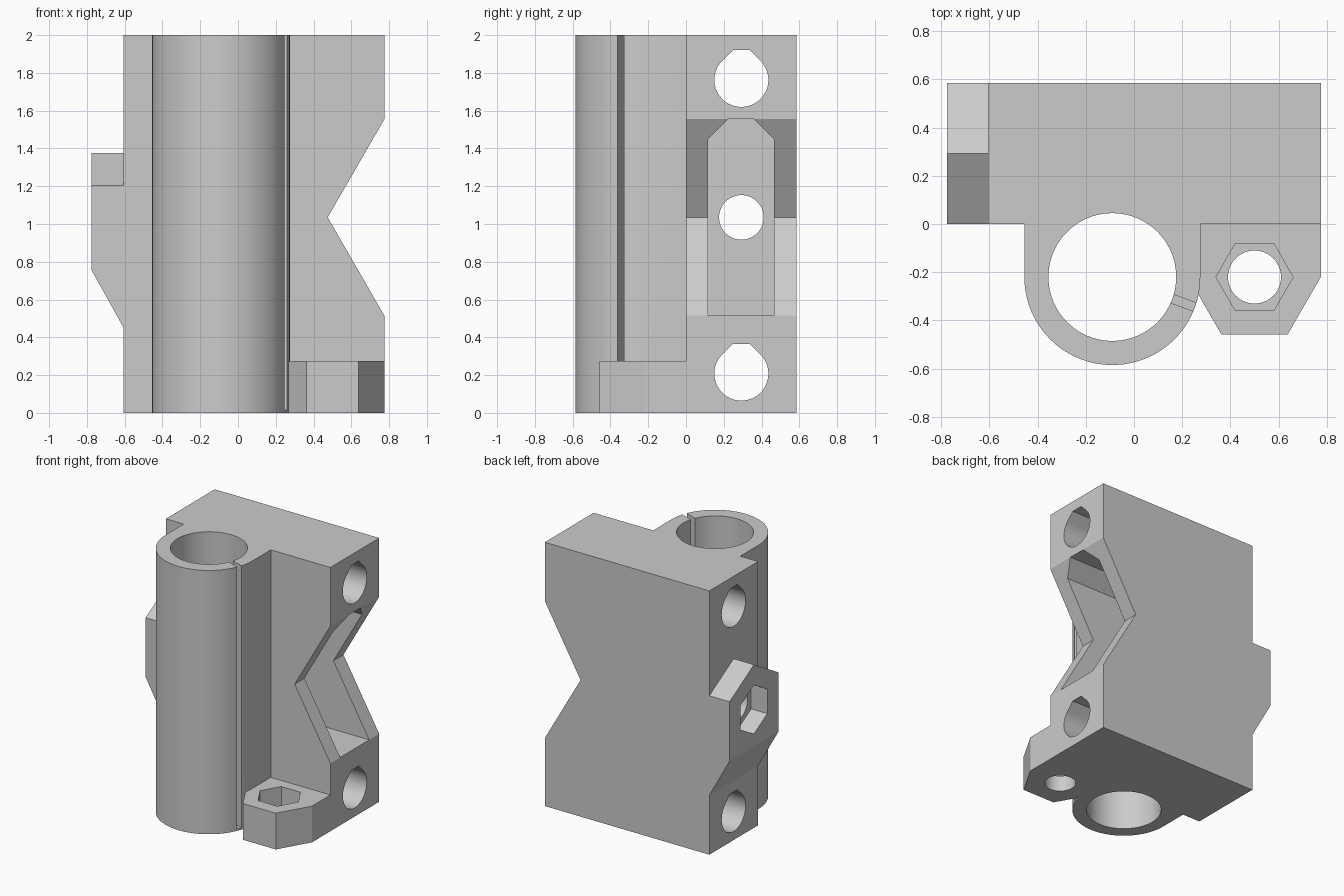
import bpy, bmesh
from math import cos, sin, pi, radians

if "Cube" in bpy.data.objects:
    bpy.data.objects.remove(bpy.data.objects["Cube"], do_unlink=True)

grey = bpy.data.materials.new("plain grey")
grey.use_nodes = True
grey.diffuse_color = (0.6, 0.6, 0.6, 1)
grey.node_tree.nodes["Principled BSDF"].inputs["Base Color"].default_value = (0.6, 0.6, 0.6, 1)

HEIGHT, DEPTH, SIDE = 2.0, 0.585, 0.775
MID_Y, MID_Z = 0.293, 1.035
TUBE = (-0.09, -0.22)
LUG = (0.5, -0.22)


def prism(name, outline, axis, lo, hi):
    """Extrude a 2D outline along one axis; the outline uses the other two in order."""
    place = {"x": lambda a, b, d: (d, a, b),
             "y": lambda a, b, d: (a, d, b),
             "z": lambda a, b, d: (a, b, d)}[axis]
    bm = bmesh.new()
    rings = [[bm.verts.new(place(a, b, d)) for a, b in outline] for d in (lo, hi)]
    n = len(outline)
    for ring in rings:
        bm.faces.new(ring)
    for i in range(n):
        j = (i + 1) % n
        bm.faces.new((rings[0][i], rings[0][j], rings[1][j], rings[1][i]))
    bmesh.ops.recalc_face_normals(bm, faces=bm.faces)
    mesh = bpy.data.meshes.new(name)
    bm.to_mesh(mesh)
    bm.free()
    mesh.materials.append(grey)
    obj = bpy.data.objects.new(name, mesh)
    bpy.context.collection.objects.link(obj)
    return obj


def rect(a0, a1, b0, b1):
    return [(a0, b0), (a1, b0), (a1, b1), (a0, b1)]


def ngon(centre, r, sides=64, turn=0.0):
    return [(centre[0] + r * cos(turn + 2 * pi * i / sides),
             centre[1] + r * sin(turn + 2 * pi * i / sides)) for i in range(sides)]


def teardrop(centre, r):
    """Round hole with a sloped, flat-topped roof."""
    arc = [radians(135 + 270 * i / 48) for i in range(49)]
    top = r * 1.1
    half = r * 2 ** 0.5 - top
    pts = [(r * cos(t), r * sin(t)) for t in arc] + [(half, top), (-half, top)]
    return [(centre[0] + a, centre[1] + b) for a, b in pts]


def combine(target, other, operation):
    other.hide_render = True
    mod = target.modifiers.new(other.name, "BOOLEAN")
    mod.operation, mod.solver, mod.object = operation, "EXACT", other
    bpy.context.view_layer.objects.active = target
    bpy.ops.object.modifier_apply(modifier=mod.name)
    bpy.data.objects.remove(other, do_unlink=True)


# Main block
body = prism("carriage_end_block", rect(-0.605, SIDE, 0, DEPTH), "z", 0, HEIGHT)

# Nut boss on the right side: gabled top, sloped underside
boss = prism("nut_boss", [(-0.5, 0.28), (-0.605, 0.45), (-SIDE, 0.755),
                          (-SIDE, 1.5), (-0.5, 1.5)], "y", 0, DEPTH)
gable = prism("boss_gable", [(0, 0.1), (DEPTH, 0.1), (DEPTH, 1.205),
                             (MID_Y, 1.375), (0, 1.205)], "x", -1, 0)
combine(boss, gable, "INTERSECT")

# Bearing tube, its web to the block, and the rod lug
tube = prism("bearing_tube", ngon(TUBE, 0.365, 96), "z", 0, HEIGHT)
web = prism("tube_web", rect(TUBE[0] - 0.365, TUBE[0] + 0.365, TUBE[1], 0.1), "z", 0, HEIGHT)
lug_outline = ngon(LUG, SIDE - LUG[0], 6)
lug = prism("rod_lug", lug_outline, "z", 0, 0.275)
lug_web = prism("lug_web", rect(0.2, SIDE, LUG[1], 0.1), "z", 0, 0.275)
for part in (boss, tube, web, lug, lug_web):
    combine(body, part, "UNION")

# Bearing bore and clamping slit
cutters = [prism("bearing_bore", ngon(TUBE, 0.265, 96), "z", -0.1, HEIGHT + 0.1)]
turn, half = radians(-20), 0.018
slit = [(TUBE[0] + a * cos(turn) - b * sin(turn), TUBE[1] + a * sin(turn) + b * cos(turn))
        for a, b in rect(0.2, 0.385, -half, half)]
cutters.append(prism("clamp_slit", slit, "z", 0.015, HEIGHT + 0.1))

# V notch in the left side
slope = 0.52 / 0.3
cutters.append(prism("v_notch", [(0.475, MID_Z), (0.975, MID_Z + 0.5 * slope),
                                 (0.975, MID_Z - 0.5 * slope)], "y", -0.1, DEPTH + 0.1))

# Belt slot with chamfered roof
cutters.append(prism("belt_slot", [(0.117, 0.515), (0.465, 0.515), (0.465, 1.45),
                                   (0.36, 1.555), (0.222, 1.555), (0.117, 1.45)],
                     "x", -0.25, 1))

# Smooth rod holes, tension screw hole and its nut trap
for z in (0.208, 1.763):
    cutters.append(prism("rod_hole", teardrop((MID_Y, z), 0.143), "x", -1, 1))
cutters.append(prism("screw_hole", ngon((MID_Y, MID_Z), 0.118), "x", -1, 0))
cutters.append(prism("screw_nut_trap", ngon((MID_Y, MID_Z), 0.185, 6, pi / 2), "x", -1, -0.64))

# Threaded rod hole and nut trap in the lug
cutters.append(prism("lug_hole", ngon(LUG, 0.11), "z", -0.1, 0.4))
cutters.append(prism("lug_nut_trap", ngon(LUG, 0.16, 6), "z", 0.12, 0.4))
for cutter in cutters:
    combine(body, cutter, "DIFFERENCE")

# Smooth the round surfaces, keep the edges sharp
bpy.ops.object.select_all(action="DESELECT")
body.select_set(True)
bpy.context.view_layer.objects.active = body
bpy.ops.object.shade_smooth_by_angle(angle=radians(25))
